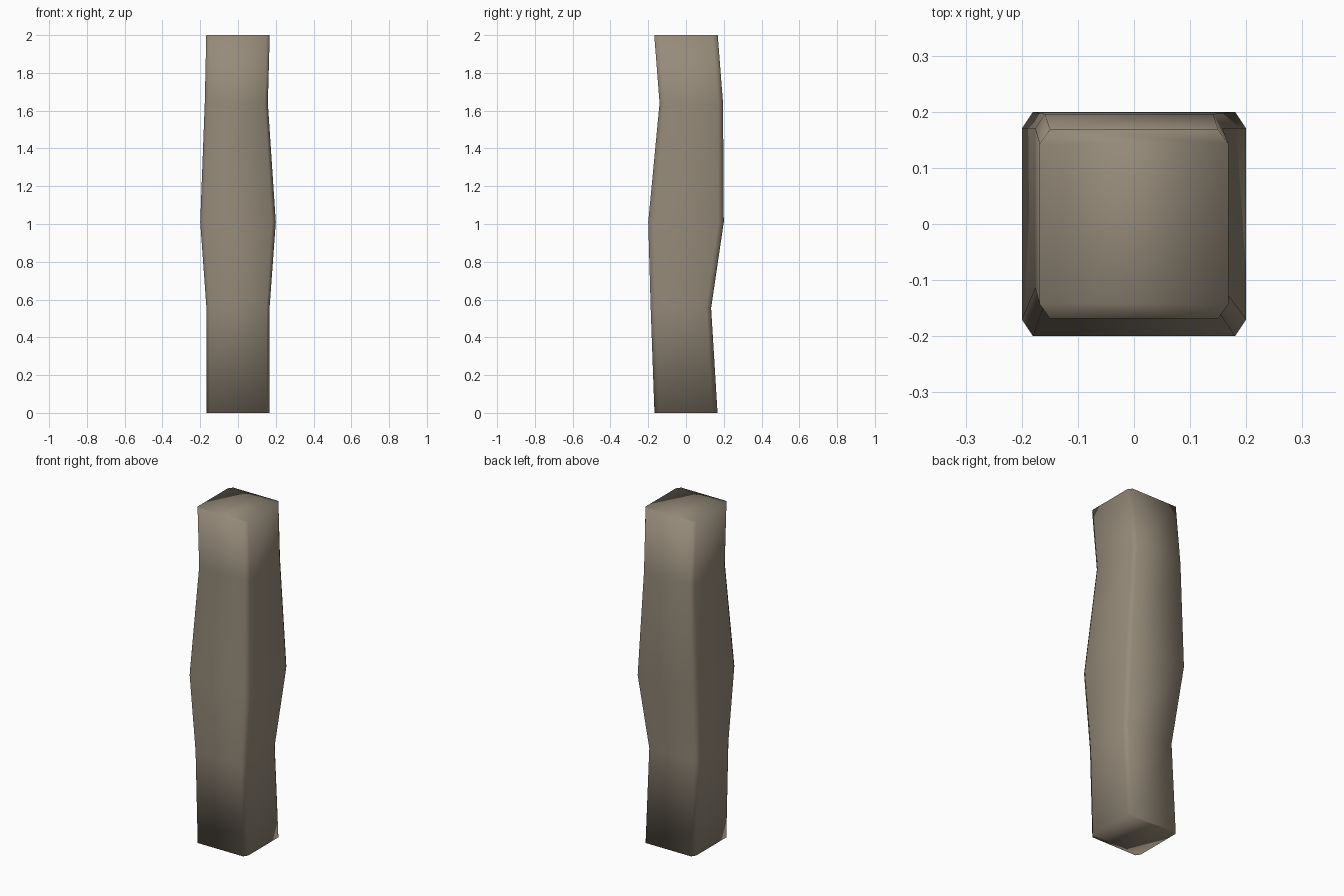
import bpy, bmesh

if "Cube" in bpy.data.objects:
    bpy.data.objects.remove(bpy.data.objects["Cube"])

# One flat colour
mat = bpy.data.materials.new("warm grey stone")
mat.diffuse_color = (0.305, 0.258, 0.195, 1)
mat.use_nodes = True
mat.node_tree.nodes["Principled BSDF"].inputs["Base Color"].default_value = mat.diffuse_color

# Rings: height, centre x, centre y, half width, half depth, corner cut x, corner cut y
RINGS = [
    (0.00, 0.0, 0.0, 0.167, 0.167, 0.017, 0.024),
    (0.555, 0.0, -0.027, 0.167, 0.160, 0.017, 0.026),
    (1.01, 0.0, 0.0, 0.20, 0.20, 0.02, 0.03),
    (1.64, -0.009, 0.028, 0.167, 0.168, 0.017, 0.026),
    (2.00, 0.0, 0.0, 0.168, 0.168, 0.018, 0.025),
]


def ring(bm, z, cx, cy, w, d, a, b):
    """Square ring with cut corners, counter-clockwise."""
    pts = [(w, -d + b), (w, d - b), (w - a, d), (-w + a, d),
           (-w, d - b), (-w, -d + b), (-w + a, -d), (w - a, -d)]
    return [bm.verts.new((cx + x, cy + y, z)) for x, y in pts]


# Loft the pillar through the rings
bm = bmesh.new()
loops = [ring(bm, *r) for r in RINGS]
for lo, hi in zip(loops, loops[1:]):
    for i in range(8):
        j = (i + 1) % 8
        bm.faces.new((lo[i], lo[j], hi[j], hi[i]))

# Caps: a middle panel with a narrow strip at front and back
for r in (loops[0], loops[-1]):
    for ids in ((0, 1, 4, 5), (1, 2, 3, 4), (5, 6, 7, 0)):
        bm.faces.new([r[i] for i in ids])
bmesh.ops.recalc_face_normals(bm, faces=bm.faces)
for f in bm.faces:
    f.smooth = True

mesh = bpy.data.meshes.new("pillar")
bm.to_mesh(mesh)
bm.free()
mesh.materials.append(mat)
pillar = bpy.data.objects.new("pillar", mesh)
bpy.context.collection.objects.link(pillar)
